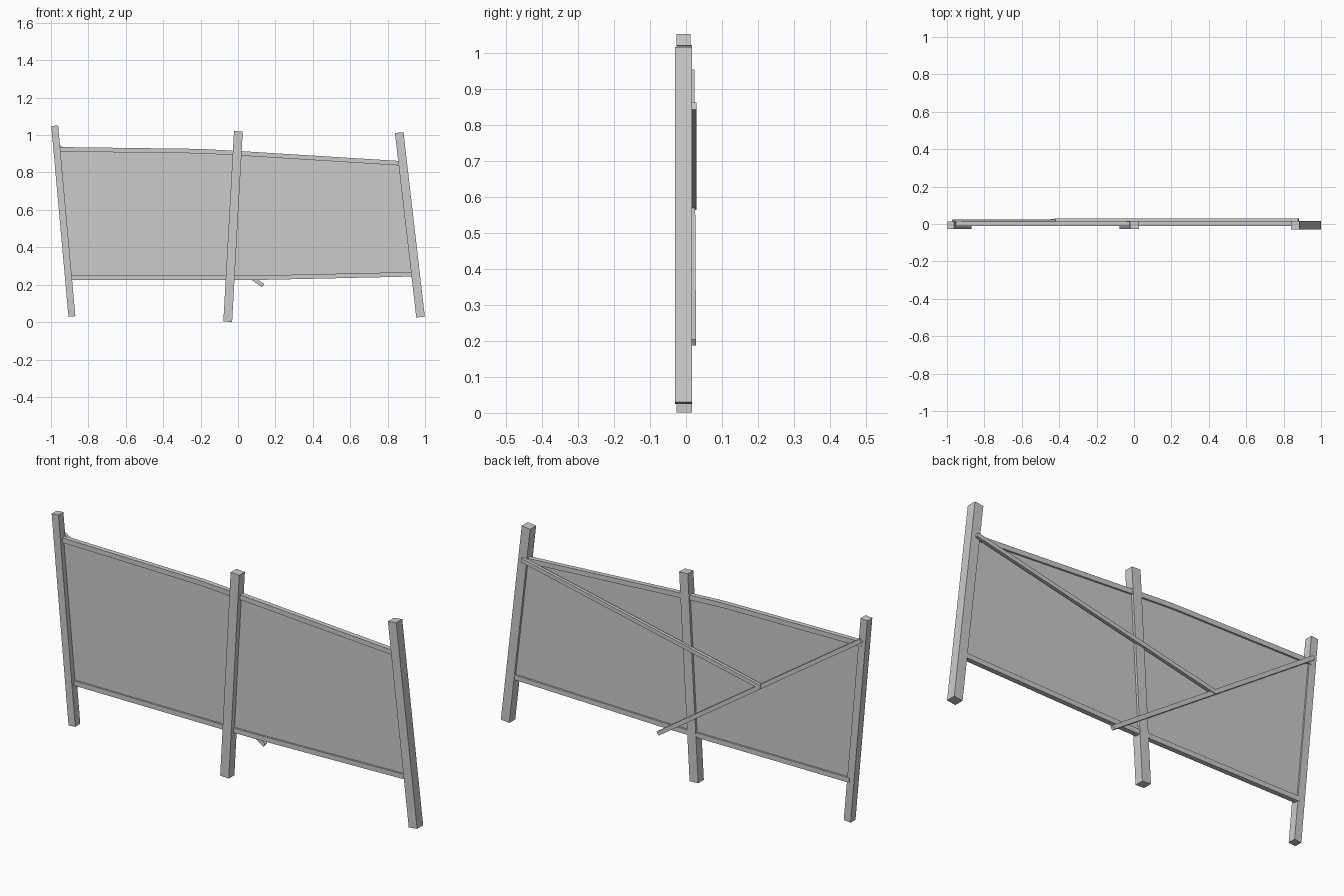
import bpy
from mathutils import Vector

if "Cube" in bpy.data.objects:
    bpy.data.objects.remove(bpy.data.objects["Cube"])


def mesh_object(name, verts, faces):
    mesh = bpy.data.meshes.new(name)
    mesh.from_pydata(verts, [], faces)
    mesh.update()
    obj = bpy.data.objects.new(name, mesh)
    bpy.context.collection.objects.link(obj)
    return obj


def sweep(name, path, width, depth):
    """Rectangular bar along a path near the XZ plane; ends cut square."""
    pts = [Vector(p) for p in path]
    verts, faces = [], []
    for i, p in enumerate(pts):
        d = (pts[min(i + 1, len(pts) - 1)] - pts[max(i - 1, 0)]).normalized()
        side = Vector((-d.z, 0, d.x)).normalized() * width / 2
        out = Vector((0, depth / 2, 0))
        verts += [p - side - out, p + side - out, p + side + out, p - side + out]
    for i in range(len(pts) - 1):
        for k in range(4):
            n = (k + 1) % 4
            faces.append((4 * i + k, 4 * i + n, 4 * i + 4 + n, 4 * i + 4 + k))
    e = len(verts) - 4
    faces += [(3, 2, 1, 0), (e, e + 1, e + 2, e + 3)]
    # keep the normals pointing outward
    obj = mesh_object(name, verts, faces)
    import bmesh
    bm = bmesh.new()
    bm.from_mesh(obj.data)
    bmesh.ops.recalc_face_normals(bm, faces=bm.faces)
    bm.to_mesh(obj.data)
    bm.free()
    return obj


# Leaning posts
sweep("left_post", [(-0.888, -0.007, 0.03), (-0.980, -0.007, 1.05)], 0.037, 0.039)
sweep("middle_post", [(-0.055, -0.005, 0.002), (0.002, -0.005, 1.02)], 0.047, 0.044)
sweep("right_post", [(0.976, -0.007, 0.027), (0.862, -0.007, 1.013)], 0.046, 0.047)

# Bent rails along the top and bottom of the panel
top = [(-0.965, 0.924), (-0.2, 0.914), (0.0, 0.903), (0.872, 0.849)]
bottom = [(-0.900, 0.236), (-0.05, 0.236), (0.1, 0.237), (0.945, 0.256)]
sweep("top_rail", [(x, 0.002, z) for x, z in top], 0.024, 0.024)
sweep("bottom_rail", [(x, 0.002, z) for x, z in bottom], 0.024, 0.024)

# Thin infill sheet between the rails
n = len(top)
verts = [(x, 0.002, z) for x, z in bottom + top]
sheet = mesh_object("infill_sheet", verts,
                    [(i, i + 1, n + i + 1, n + i) for i in range(n - 1)])
solid = sheet.modifiers.new("thickness", "SOLIDIFY")
solid.thickness = 0.006
solid.offset = 0

# Diagonal braces on the back
sweep("long_brace", [(-0.968, 0.015, 0.945), (0.135, 0.020, 0.195)], 0.02, 0.016)
sweep("short_brace", [(-0.425, 0.021, 0.573), (0.880, 0.021, 0.852)], 0.02, 0.016)
